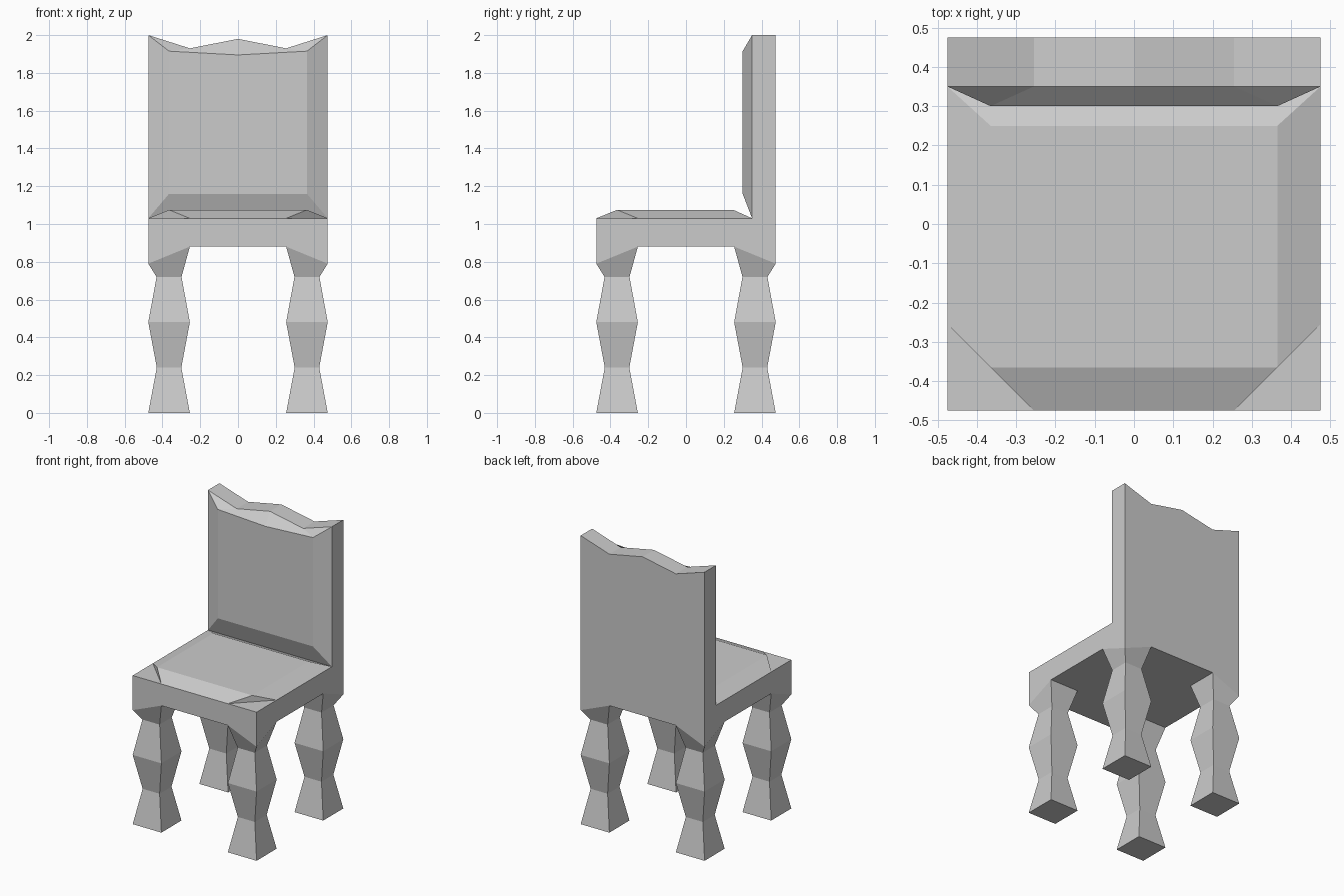
import bpy

if "Cube" in bpy.data.objects:
    bpy.data.objects.remove(bpy.data.objects["Cube"])

W, N = 0.475, 0.255          # outer half width, inner edge of the legs
SEAT, UNDER, DIP = 1.03, 0.88, 0.79
BACK_Y = 0.35                # front plane of the backrest


def make(name, verts, faces, mirror=None):
    """Flat-shaded mesh object, optionally mirrored about the origin."""
    me = bpy.data.meshes.new(name)
    me.from_pydata(verts, [], faces)
    me.update()
    ob = bpy.data.objects.new(name, me)
    bpy.context.collection.objects.link(ob)
    if mirror:
        mod = ob.modifiers.new("Mirror", 'MIRROR')
        mod.use_axis = mirror
        mod.use_clip = True
    return ob


def cushion(name, place, lo, d, e, f, g, h, ilo, ihi, imid, flat_low_corner):
    """Half of a bevelled pad; place(u, v, raised) maps it into space."""
    base = [(0, lo), (N, lo), (W, lo), (W, d), (W, e), (W, f), (N, g), (0, h)]
    top = [(0, ilo), (0.365, ilo), (0.365, ihi), (0, imid)]
    verts = [place(u, v, False) for u, v in base] + [place(u, v, True) for u, v in top]
    corner = [(1, 2, 3), (1, 3, 9)] if flat_low_corner else [(1, 2, 9), (2, 3, 9)]
    faces = corner + [(0, 1, 9, 8), (3, 4, 10, 9), (4, 5, 10), (5, 6, 10),
                      (6, 7, 11, 10), (8, 9, 10, 11)]
    make(name, verts, faces, (True, False, False))


# Seat pad and backrest pad
cushion("seat_pad", lambda u, v, r: (u, v, 1.075 if r else SEAT),
        -W, -N, 0.25, BACK_Y, BACK_Y, BACK_Y, -0.365, 0.25, 0.25, True)
cushion("backrest_pad", lambda u, v, r: (u, 0.30 if r else BACK_Y, v),
        SEAT, 1.21, 1.75, 2.0, 1.93, 1.98, 1.16, 1.915, 1.895, False)

# Seat frame: four apron walls dipping into the legs, and the underside
apron = [(-W, SEAT), (-W, DIP), (-N, UNDER), (N, UNDER), (W, DIP), (W, SEAT)]
verts, faces = [], []
for turn in (lambda u: (u, -W), lambda u: (W, u), lambda u: (-u, W), lambda u: (-W, -u)):
    start = len(verts)
    verts += [(*turn(u), z) for u, z in apron]
    faces.append(tuple(range(start, start + 6)))
cross = [(-N, -W), (-N, -N), (-W, -N), (-W, N), (-N, N), (-N, W),
         (N, W), (N, N), (W, N), (W, -N), (N, -N), (N, -W)]
start = len(verts)
verts += [(x, y, UNDER) for x, y in cross]
faces.append(tuple(range(start, start + 12)))
make("seat_frame", verts, faces)

# Backrest shell: sides, wavy top and rear face
outline = [(W, SEAT), (W, 2.0), (N, 1.93), (0, 1.98), (-N, 1.93), (-W, 2.0), (-W, SEAT)]
n = len(outline)
verts = [(x, BACK_Y, z) for x, z in outline] + [(x, W, z) for x, z in outline]
faces = [(i, i + n, i + n + 1, i + 1) for i in range(n - 1)]
faces.append(tuple(reversed(range(n, 2 * n))))
make("backrest_frame", verts, faces)

# Legs: turned square profile, top ring flares into the apron
verts = []
for half, z in [(0.11, 0), (0.065, 0.24), (0.11, 0.48), (0.066, 0.72), (0.11, UNDER)]:
    for sx, sy in [(-1, -1), (1, -1), (1, 1), (-1, 1)]:
        outer = z == UNDER and (sx, sy) == (1, -1)
        verts.append((0.365 + sx * half, -0.365 + sy * half, DIP if outer else z))
faces = [(3, 2, 1, 0)]
for r in range(4):
    for i in range(4):
        j = (i + 1) % 4
        faces.append((4 * r + i, 4 * r + j, 4 * r + 4 + j, 4 * r + 4 + i))
make("legs", verts, faces, (True, True, False))
